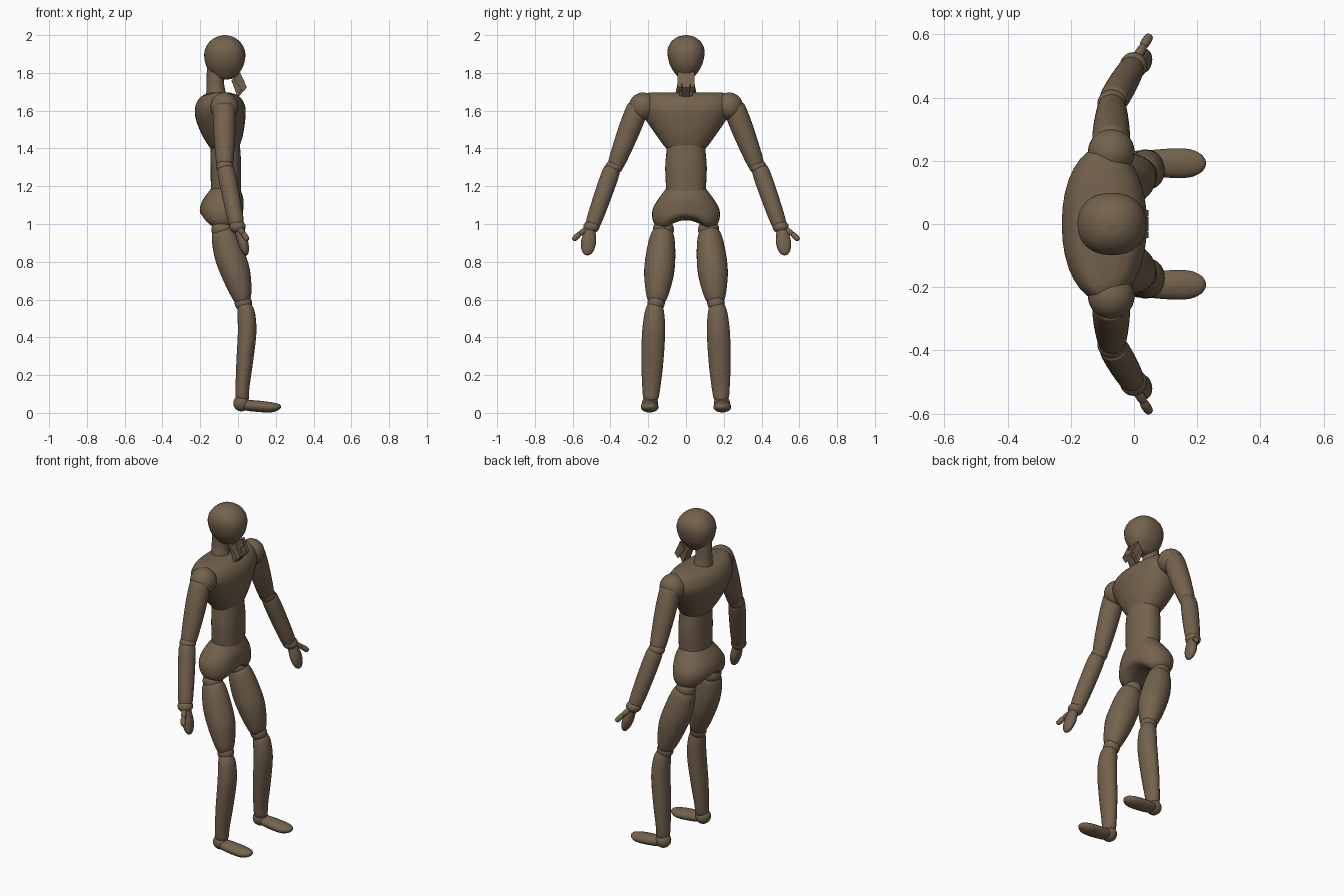
import bpy, bmesh, math
from mathutils import Vector

if "Cube" in bpy.data.objects:
    bpy.data.objects.remove(bpy.data.objects["Cube"])

wood = bpy.data.materials.new("brown wood")
wood.diffuse_color = (0.175, 0.122, 0.075, 1)
wood.use_nodes = True
wood.node_tree.nodes["Principled BSDF"].inputs["Base Color"].default_value = wood.diffuse_color
SIDES = 32


def finish(name, bm, angle=40):
    bmesh.ops.recalc_face_normals(bm, faces=bm.faces)
    me = bpy.data.meshes.new(name)
    bm.to_mesh(me)
    bm.free()
    me.materials.append(wood)
    ob = bpy.data.objects.new(name, me)
    bpy.context.collection.objects.link(ob)
    bpy.ops.object.select_all(action='DESELECT')
    ob.select_set(True)
    bpy.context.view_layer.objects.active = ob
    bpy.ops.object.shade_smooth_by_angle(angle=math.radians(angle))
    return ob


def spline(rows, steps=5):
    """Smooth a profile with a Catmull-Rom curve through its rows."""
    out = []
    for i in range(len(rows) - 1):
        q = [rows[max(i - 1, 0)], rows[i], rows[i + 1], rows[min(i + 2, len(rows) - 1)]]
        for k in range(steps):
            t = k / steps
            out.append([0.5 * (2 * b + (c - a) * t + (2 * a - 5 * b + 4 * c - d) * t * t
                               + (3 * b - a - 3 * c + d) * t ** 3) for a, b, c, d in zip(*q)])
    return out + [list(rows[-1])]


def skin(name, rings, shape=None):
    """Bridge rings of (centre, axis a, axis b, exponent)."""
    bm = bmesh.new()
    loops = []
    for c, a, b, n in rings:
        loop = []
        for k in range(SIDES):
            u, v = math.cos(2 * math.pi * k / SIDES), math.sin(2 * math.pi * k / SIDES)
            u = math.copysign(abs(u) ** (2 / n), u)
            v = math.copysign(abs(v) ** (2 / n), v)
            p = c + a * u + b * v
            loop.append(bm.verts.new(shape(p) if shape else p))
        loops.append(loop)
    for lo, hi in zip(loops, loops[1:]):
        for k in range(SIDES):
            j = (k + 1) % SIDES
            bm.faces.new((lo[k], lo[j], hi[j], hi[k]))
    bm.faces.new(loops[0])
    bm.faces.new(loops[-1])
    return finish(name, bm)


def body(name, rows, n=2.0, shape=None):
    """Horizontal rings: rows of z, centre x, radius x, radius y."""
    return skin(name, [(Vector((x, 0, z)), Vector((max(rx, .002), 0, 0)), Vector((0, max(ry, .002), 0)), n)
                       for z, x, rx, ry in spline(rows)], shape)


def limb(name, p0, p1, rows):
    """Rings along p0-p1: rows of fraction, radius near x, radius sideways, bend x."""
    p0, p1 = Vector(p0), Vector(p1)
    d = (p1 - p0).normalized()
    ref = Vector((1, 0, 0)) if abs(d.x) < .8 else Vector((0, 0, 1))
    a = (ref - d * ref.dot(d)).normalized()
    b = d.cross(a)
    return skin(name, [(p0.lerp(p1, t) + a * o, a * max(ra, .001), b * max(rb, .001), 2)
                       for t, ra, rb, o in spline(rows)])


def ball(name, c, r, sx=1, sy=1, sz=1):
    bm = bmesh.new()
    bmesh.ops.create_uvsphere(bm, u_segments=28, v_segments=16, radius=r)
    for v in bm.verts:
        v.co = Vector((v.co.x * sx + c[0], v.co.y * sy + c[1], v.co.z * sz + c[2]))
    return finish(name, bm)


def plate(name, pts, y0, y1):
    """Extrude an x-z profile between two y values."""
    bm = bmesh.new()
    f = bm.faces.new([bm.verts.new((x, y0, z)) for x, z in pts])
    g = bmesh.ops.extrude_face_region(bm, geom=[f])["geom"]
    for v in g:
        if isinstance(v, bmesh.types.BMVert):
            v.co.y = y1
    return finish(name, bm, 25)


# head, neck and the small chin piece
body("head", [(1.765, -.07, .01, .01), (1.772, -.07, .045, .035), (1.80, -.07, .076, .06),
              (1.84, -.07, .099, .084), (1.89, -.07, .109, .097), (1.93, -.07, .102, .096),
              (1.965, -.07, .08, .078), (1.99, -.07, .045, .045), (2.0, -.07, .005, .005)], 2.25)
body("neck", [(1.66, -.115, .06, .06), (1.70, -.117, .051, .054), (1.75, -.12, .046, .045),
              (1.86, -.121, .044, .042)])
plate("chin", [(-.035, 1.76), (.005, 1.80), (.034, 1.745), (-.002, 1.67)], -.034, .034)
for s in (-1, 1):
    plate("chin_cheek", [(-.02, 1.765), (.01, 1.805), (.046, 1.725), (.025, 1.70)], s * .024, s * .044)
plate("chin_tip", [(.0, 1.75), (.03, 1.765), (.046, 1.722), (.002, 1.672)], -.022, .022)

# trunk
body("chest", [(1.395, -.072, .07, .095), (1.41, -.073, .08, .113), (1.47, -.082, .108, .157),
               (1.55, -.092, .13, .212), (1.61, -.094, .134, .243), (1.655, -.094, .118, .24),
               (1.682, -.094, .09, .225), (1.695, -.09, .05, .195)], 2.15)
body("waist", [(1.15, -.064, .08, .10), (1.20, -.064, .08, .106), (1.30, -.064, .081, .11),
               (1.38, -.066, .079, .104), (1.43, -.068, .076, .10)], 2.2)


def crotch(p):
    # arch the underside between the legs
    w = max(0, 1 - (p.y / .11) ** 2) * min(1, max(0, (1.07 - p.z) / .08))
    return Vector((p.x, p.y, p.z + .045 * w))


body("pelvis", [(1.195, -.066, .07, .10), (1.18, -.067, .081, .111), (1.13, -.078, .107, .148),
                (1.08, -.087, .115, .176), (1.03, -.086, .110, .178), (.995, -.082, .088, .163),
                (.978, -.08, .05, .13), (.975, -.08, .005, .02)], 2.2, crotch)

round_ends = lambda top, mid, low: [(0, top * .3, top * .3, 0), (.015, top * .8, top * .8, 0),
                                    (.08, top, top, 0), (.4, mid, mid, 0), (.85, low * 1.1, low * 1.1, 0),
                                    (.985, low * .85, low * .85, 0), (1, low * .4, low * .4, 0)]

for s, side in ((-1, "right"), (1, "left")):
    # arm
    ball(side + "_shoulder", (-.072, s * .228, 1.622), .074)
    limb(side + "_upper_arm", (-.073, s * .25, 1.63), (-.07, s * .379, 1.295), round_ends(.058, .058, .043))
    ball(side + "_elbow", (-.07, s * .38, 1.303), .046, 1, 1, .85)
    limb(side + "_forearm", (-.068, s * .388, 1.30), (-.003, s * .5, .98), round_ends(.046, .047, .038))
    ball(side + "_wrist", (-.002, s * .501, .985), .043, 1, 1, .8)
    limb(side + "_hand", (.004, s * .506, .985), (.045, s * .525, .834),
         [(0, .022, .025, 0), (.2, .027, .032, 0), (.55, .028, .04, 0), (.82, .021, .032, 0),
          (.96, .011, .017, 0), (1, .001, .001, 0)])
    # thumb
    tube = [(0, .008, .008, 0), (.1, .013, .013, 0), (.5, .015, .015, 0), (.9, .012, .012, 0), (1, .003, .003, 0)]
    limb(side + "_thumb_base", (.008, s * .525, .975), (.032, s * .566, .945), tube)
    limb(side + "_thumb_tip", (.028, s * .562, .95), (.051, s * .597, .915), tube)
    # leg
    ball(side + "_hip", (-.085, s * .12, .97), .056)
    limb(side + "_thigh", (-.085, s * .122, .972), (.03, s * .157, .58),
         [(0, .03, .03, 0), (.02, .054, .05, 0), (.12, .069, .066, 0), (.35, .08, .078, 0),
          (.6, .077, .079, .005), (.85, .058, .062, .003), (.97, .04, .045, 0), (1, .02, .02, 0)])
    ball(side + "_knee", (.028, s * .158, .582), .046)
    limb(side + "_shin", (.035, s * .165, .58), (.022, s * .187, .06),
         [(0, .02, .02, 0), (.01, .036, .036, 0), (.1, .047, .052, .01), (.3, .049, .061, .017),
          (.6, .044, .058, .008), (.85, .037, .048, 0), (.97, .035, .039, 0), (1, .02, .02, 0)])
    ball(side + "_ankle", (.018, s * .19, .051), .043)
    limb(side + "_foot", (.015, s * .193, .042), (.228, s * .192, .032),
         [(0, .015, .02, 0), (.12, .028, .038, 0), (.45, .03, .046, -.003), (.75, .027, .045, -.005),
          (.92, .018, .03, -.002), (.985, .008, .013, 0), (1, .001, .001, 0)])
